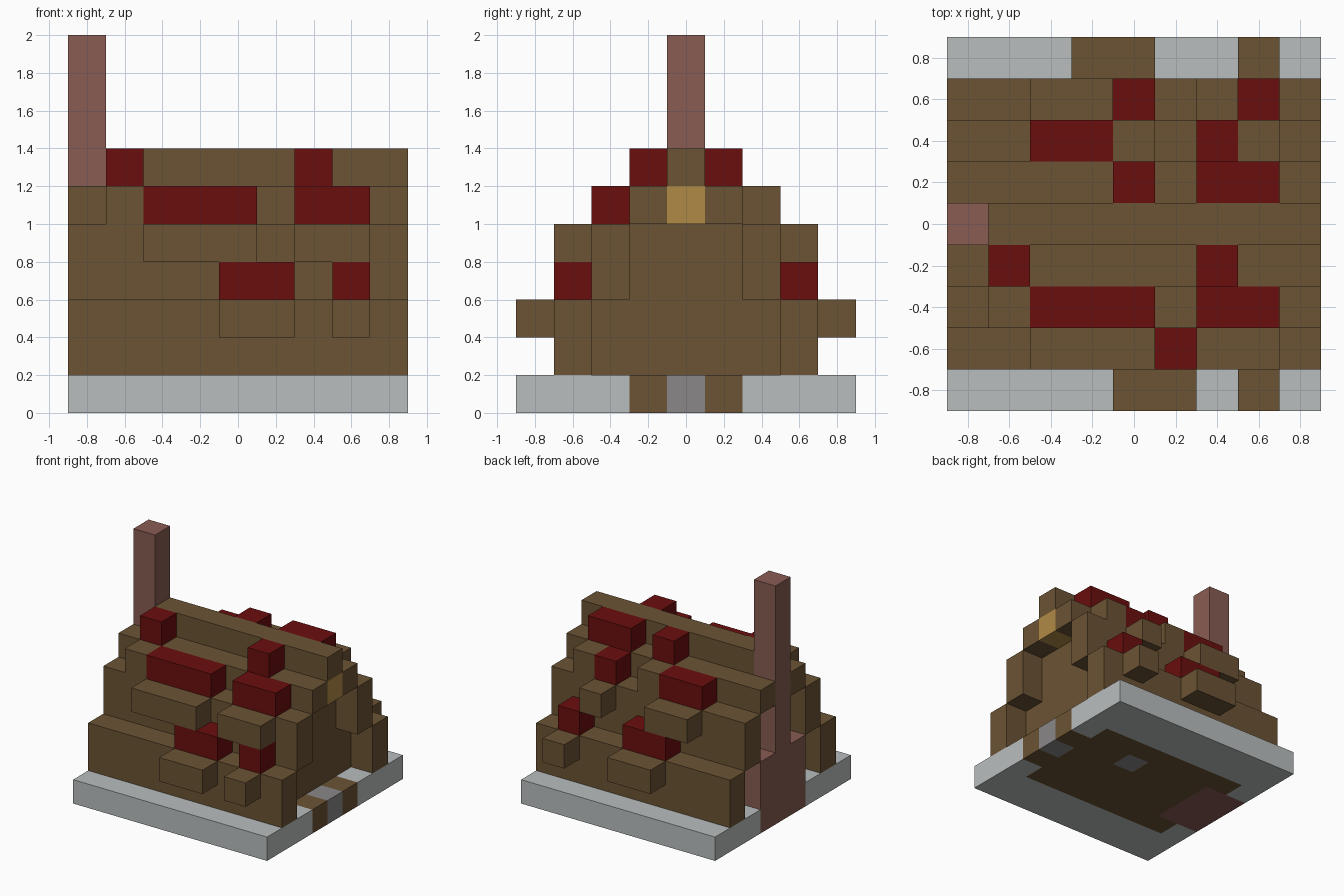
import bpy
import bmesh
from mathutils import Matrix, Vector

CELL = 0.2
LAST = 8  # highest cell index along x and y

default_cube = bpy.data.objects.get("Cube")
if default_cube:
    bpy.data.objects.remove(default_cube, do_unlink=True)


def linear(value):
    value /= 255
    return value / 12.92 if value <= 0.04045 else ((value + 0.055) / 1.055) ** 2.4


def make_material(name, red, green, blue):
    color = (linear(red), linear(green), linear(blue), 1)
    material = bpy.data.materials.new(name)
    material.use_nodes = True
    material.diffuse_color = color
    shader = material.node_tree.nodes["Principled BSDF"]
    shader.inputs["Base Color"].default_value = color
    shader.inputs["Roughness"].default_value = 0.9
    return material


wood = make_material("brown wood", 107, 83, 52)
flower = make_material("dark red", 107, 14, 14)
stone = make_material("pale stone", 186, 190, 190)
brick = make_material("dusty brick", 136, 92, 83)
amber = make_material("amber light", 176, 138, 70)
paving = make_material("paving grey", 138, 135, 137)


def blocks(name, material, *ranges):
    """One object from blocks, each given as inclusive (x, y, z) cell ranges."""
    mesh = bpy.data.meshes.new(name)
    bm = bmesh.new()
    for block in ranges:
        spans = [(r, r) if isinstance(r, int) else r for r in block]
        low = Vector([min(s) for s in spans])
        high = Vector([max(s) + 1 for s in spans])
        center = (low + high) / 2 - Vector(((LAST + 1) / 2, (LAST + 1) / 2, 0))
        matrix = Matrix.Translation(center * CELL) @ Matrix.Diagonal(((high - low) * CELL).to_4d())
        bmesh.ops.create_cube(bm, size=1, matrix=matrix)
    bm.to_mesh(mesh)
    bm.free()
    mesh.materials.append(material)
    obj = bpy.data.objects.new(name, mesh)
    bpy.context.collection.objects.link(obj)
    return obj


full = (0, LAST)
middle = (3, 5)

# Ground slab around the floor
blocks("ground_slab", stone,
       (full, (0, 1), 0), (full, (7, 8), 0),
       (0, 2, 0), (0, 6, 0), (8, 2, 0), (8, 6, 0))

# Floor, doorstep and paving
blocks("floor", wood,
       ((1, 7), 2, 0), ((1, 7), 6, 0), ((2, 7), (3, 4), 0),
       ((2, 4), 5, 0), ((6, 7), 5, 0))
blocks("doorstep_sides", wood, (8, 3, 0), (8, 5, 0))
blocks("doorstep_paving", paving, (8, 4, 0))
blocks("floor_paving", paving, (5, 5, 0))

# Recessed end walls
blocks("door_end_wall", wood,
       (7, (2, 6), (1, 2)), (7, middle, (3, 4)), (7, 4, 5))
blocks("chimney_end_wall", wood,
       (1, 2, (1, 2)), (1, 6, (1, 2)), (1, middle, (3, 4)), (1, 4, 5))

# Stepped roof, the same on both sides of the ridge
for side in ("front", "back"):
    def row(index):
        return index if side == "front" else LAST - index
    blocks(side + "_stepped_roof", wood,
           (full, row(1), (1, 2)), (full, row(2), (3, 4)), (full, row(3), 5))
blocks("roof_ridge", wood, ((1, 8), 4, 6))

# Chimney with a wide hearth
blocks("hearth", brick, ((0, 1), middle, (0, 2)))
blocks("chimney", brick, (0, 4, (3, 9)))

# Lamp under the ridge
blocks("gable_lamp", amber, (8, 4, 5))

# Red boxes and the wooden ledges one step below and outside them
blocks("front_red_boxes", flower,
       ((4, 5), 1, 3), (7, 1, 3), ((2, 4), 2, 5), ((6, 7), 2, 5),
       (1, 3, 6), (6, 3, 6))
blocks("front_ledges", wood,
       ((4, 5), 0, 2), (7, 0, 2), ((2, 4), 1, 4), ((6, 7), 1, 4), (1, 2, 5))
blocks("back_red_boxes", flower,
       ((3, 4), 7, 3), (7, 7, 3), ((2, 3), 6, 5), (6, 6, 5),
       (4, 5, 6), ((6, 7), 5, 6))
blocks("back_ledges", wood,
       ((3, 4), 8, 2), (7, 8, 2), ((2, 3), 7, 4), (6, 7, 4),
       (4, 6, 5), (7, 6, 5))
